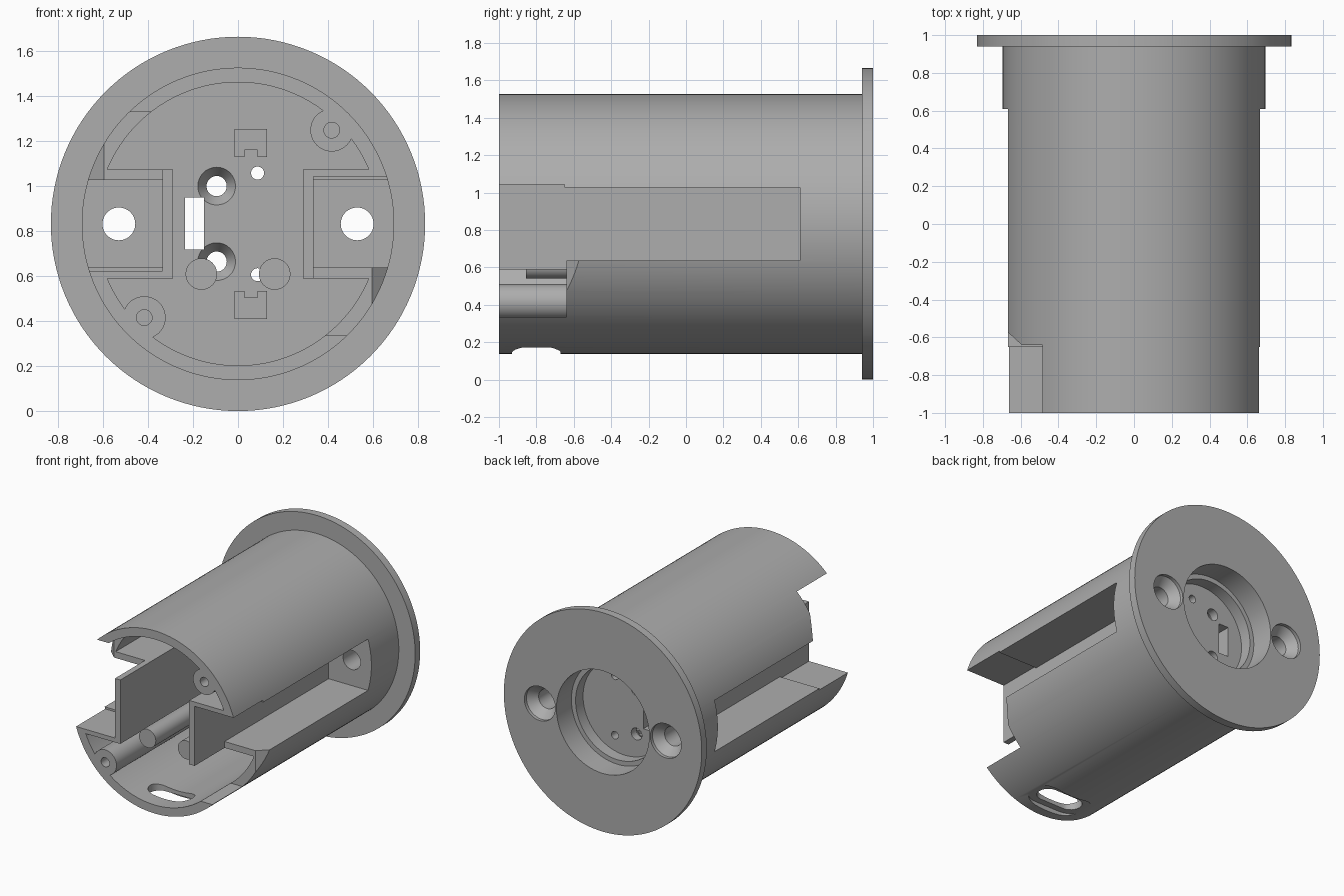
import bpy
import bmesh
from math import cos, sin, pi, radians

if "Cube" in bpy.data.objects:
    bpy.data.objects.remove(bpy.data.objects["Cube"])

AXIS = 0.8325  # height of the housing axis; heights below are relative to it
END = 0.61     # inner end of the cavity and side channels

grey = bpy.data.materials.new("grey plastic")
grey.use_nodes = True
colour = (0.42, 0.42, 0.42, 1)
grey.diffuse_color = colour
grey.node_tree.nodes["Principled BSDF"].inputs["Base Color"].default_value = colour


def loft(name, rings):
    """Solid through rings of equal point count."""
    bm = bmesh.new()
    loops = [[bm.verts.new(p) for p in ring] for ring in rings]
    n = len(loops[0])
    for a, b in zip(loops, loops[1:]):
        for i in range(n):
            j = (i + 1) % n
            bm.faces.new((a[i], a[j], b[j], b[i]))
    bm.faces.new(loops[0])
    bm.faces.new(loops[-1])
    bmesh.ops.recalc_face_normals(bm, faces=bm.faces)
    mesh = bpy.data.meshes.new(name)
    bm.to_mesh(mesh)
    bm.free()
    mesh.materials.append(grey)
    ob = bpy.data.objects.new(name, mesh)
    bpy.context.collection.objects.link(ob)
    return ob


def turned(name, profile, x=0, h=0, n=48):
    """Round part along y from (radius, y) pairs."""
    return loft(name, [[(x + r * cos(2 * pi * i / n), y, h + r * sin(2 * pi * i / n))
                        for i in range(n)] for r, y in profile])


def along_y(name, pts, y0, y1):
    return loft(name, [[(x, y, h) for x, h in pts] for y in (y0, y1)])


def along_z(name, pts, h0, h1):
    return loft(name, [[(x, y, h) for x, y in pts] for h in (h0, h1)])


def box(name, x0, x1, y0, y1, h0, h1):
    return along_y(name, [(x0, h0), (x1, h0), (x1, h1), (x0, h1)], y0, y1)


def stadium(half, r, y):
    pts = []
    for side in (1, -1):
        for i in range(13):
            a = -pi / 2 + pi * i / 12
            pts.append((side * (half - r + r * cos(a)), y + side * r * sin(a)))
    return pts


def combine(target, tool, operation="DIFFERENCE"):
    mod = target.modifiers.new("cut", "BOOLEAN")
    mod.operation = operation
    mod.solver = "EXACT"
    mod.object = tool
    bpy.context.view_layer.objects.active = target
    bpy.ops.object.modifier_apply(modifier=mod.name)
    bpy.data.objects.remove(tool)


# Barrel with rear flange
housing = turned("housing", [(0.695, -1), (0.695, 0.94), (0.8325, 0.94), (0.8325, 1)], n=128)

# Cavity, leaving channel walls, screw bosses, rods and clips standing
cavity = turned("cavity", [(0.63, -1.1), (0.63, END)], n=128)
for s in (1, -1):
    x0, x1 = sorted((s * 0.29, s * 0.9))
    combine(cavity, box("channel_wall", x0, x1, -1.2, 0.8, -0.243, 0.243))
    combine(cavity, turned("screw_boss", [(0.095, -1.2), (0.095, 0.8)], s * 0.417, s * 0.417))
    combine(cavity, turned("rod", [(0.07, -0.855), (0.07, 0.8)], s * 0.163, -0.223))
    clip = [(-0.015, 0.298), (0.028, 0.298), (0.028, 0.328), (0.087, 0.328),
            (0.087, 0.298), (0.13, 0.298), (0.13, 0.422), (-0.015, 0.422)]
    combine(cavity, along_y("clip", [(x, s * h) for x, h in clip], 0.42, 0.8))
combine(housing, cavity)

# Stepped round pocket in the back
combine(housing, turned("pocket", [(0.355, 0.73), (0.355, 0.82), (0.39, 0.82), (0.39, 1.1)], n=96))

for s in (1, -1):
    # Side channels, slightly wider at the mouth
    x0, x1 = sorted((s * 0.335, s * 0.9))
    combine(housing, box("channel", x0, x1, -1.1, END, -0.195, 0.195))
    combine(housing, box("channel_mouth", x0, x1, -1.1, -0.65, -0.21, 0.21))
    # Opposed front notches with a chamfered corner
    h0, h1 = sorted((-s * 0.4975, -s * 0.17))
    combine(housing, box("notch", x0, x1, -1.1, -0.64, h0, h1))
    wedge = [(s * 0.595, -0.645), (s * 0.595, -0.64), (s * 0.81, -0.44), (s * 0.81, -0.645)]
    combine(housing, along_z("notch_chamfer", wedge, h0, h1))
    # Countersunk mounting holes at the back of the channels
    combine(housing, turned("mounting_hole", [(0.073, 0.5), (0.073, 0.91), (0.13, 0.975),
                                              (0.13, 1.1)], s * 0.53))
    # Boss pilot holes
    combine(housing, turned("pilot_hole", [(0.035, -1.1), (0.035, -0.6)], s * 0.417, s * 0.417, 24))
    # Holes through the end plate
    combine(housing, turned("plate_screw_hole", [(0.084, 0.6), (0.084, 0.612), (0.045, 0.67),
                                                 (0.045, 0.8)], -0.095, s * 0.168, 32))
    combine(housing, turned("pin_hole", [(0.029, 0.5), (0.029, 0.8)], 0.087, s * 0.226, 24))

# Rectangular cable opening
combine(housing, box("cable_opening", -0.235, -0.152, 0.5, 0.8, -0.113, 0.118))

# Recessed slot in the underside
combine(housing, along_z("slot_recess", stadium(0.24, 0.13, -0.8), -0.9, -0.66))
combine(housing, along_z("slot", stadium(0.18, 0.08, -0.8), -0.9, -0.5))

housing.location.z = AXIS
bpy.ops.object.select_all(action="DESELECT")
housing.select_set(True)
bpy.context.view_layer.objects.active = housing
bpy.ops.object.shade_smooth_by_angle(angle=radians(30))
